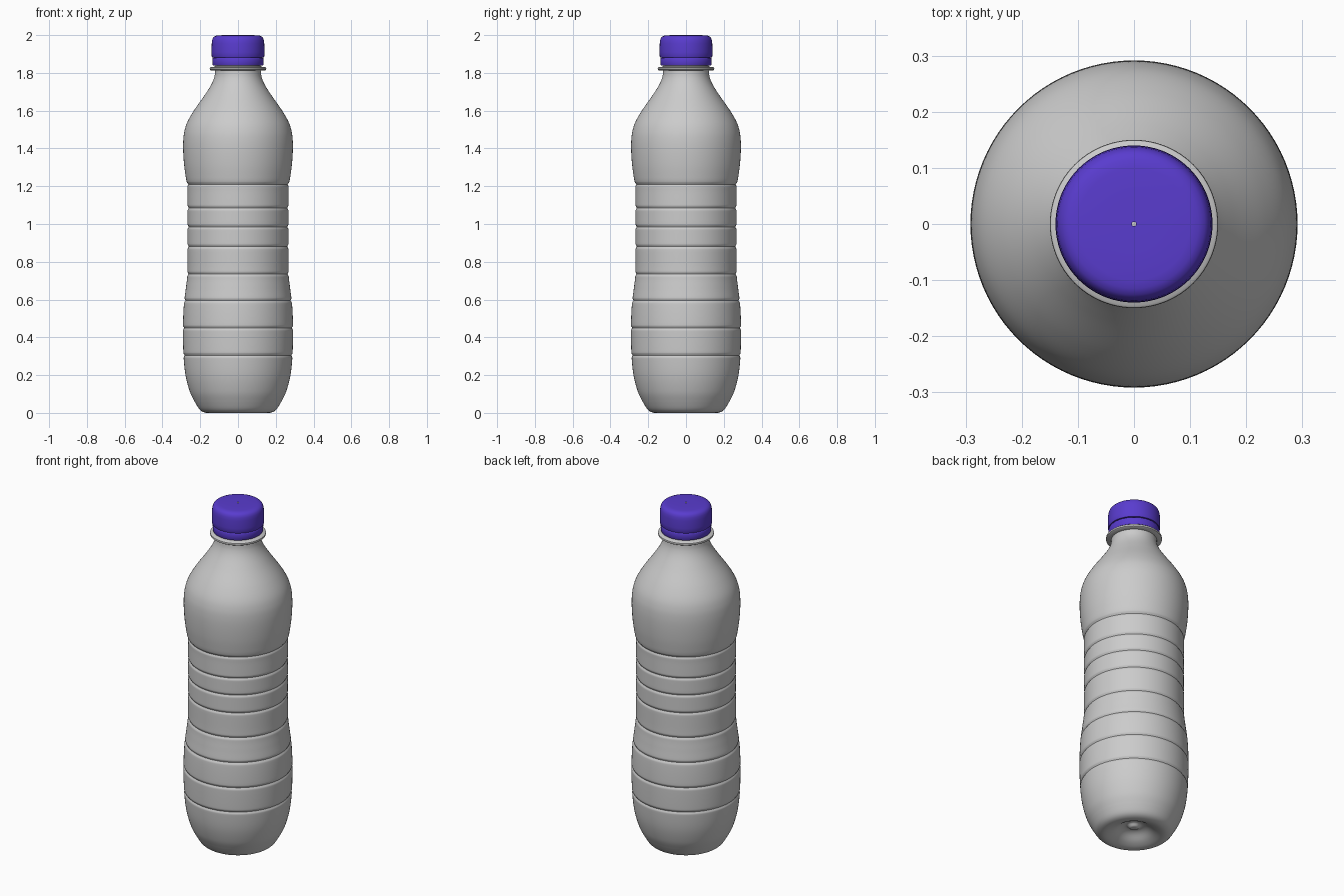
import bpy, bmesh, math

if "Cube" in bpy.data.objects:
    bpy.data.objects.remove(bpy.data.objects["Cube"])

SEGS = 96


def lathe(name, profile, color=None, angle=40):
    """Revolve (radius, z) points about z; a radius of 0 becomes a pole."""
    bm = bmesh.new()
    rings = []
    for r, z in profile:
        if r < 1e-6:
            rings.append([bm.verts.new((0, 0, z))] * SEGS)
        else:
            rings.append([bm.verts.new((r * math.cos(2 * math.pi * i / SEGS),
                                        r * math.sin(2 * math.pi * i / SEGS), z))
                          for i in range(SEGS)])
    for a, b in zip(rings, rings[1:]):
        for i in range(SEGS):
            j = (i + 1) % SEGS
            bm.faces.new(list(dict.fromkeys((a[i], a[j], b[j], b[i]))))
    mesh = bpy.data.meshes.new(name)
    bm.to_mesh(mesh)
    bm.free()
    obj = bpy.data.objects.new(name, mesh)
    bpy.context.collection.objects.link(obj)
    if color:
        mat = bpy.data.materials.new(name + "_color")
        mat.diffuse_color = color
        mat.use_nodes = True
        mat.node_tree.nodes["Principled BSDF"].inputs["Base Color"].default_value = mat.diffuse_color
        mesh.materials.append(mat)
    bpy.ops.object.select_all(action='DESELECT')
    obj.select_set(True)
    bpy.context.view_layer.objects.active = obj
    bpy.ops.object.shade_smooth_by_angle(angle=math.radians(angle))
    return obj


def spline(pts, steps):
    """Catmull-Rom curve through the profile points."""
    out = []
    ext = [pts[0]] + pts + [pts[-1]]
    for p0, p1, p2, p3 in zip(ext, ext[1:], ext[2:], ext[3:]):
        for s in range(steps):
            t = s / steps
            out.append(tuple(0.5 * (2 * b + (c - a) * t + (2 * a - 5 * b + 4 * c - d) * t * t
                                    + (3 * b - a - 3 * c + d) * t ** 3)
                             for a, b, c, d in zip(p0, p1, p2, p3)))
    return out + [pts[-1]]


# Base: central nub, concave recess and rounded foot
base = spline([(0, 0.035), (0.02, 0.036), (0.04, 0.05), (0.07, 0.042), (0.11, 0.016),
               (0.15, 0.001), (0.18, 0.003), (0.205, 0.02), (0.23, 0.06)], 4)

# Side wall, with thin grooves pressed in
wall = spline([(0.23, 0.06), (0.254, 0.11), (0.276, 0.19), (0.287, 0.28), (0.291, 0.38),
               (0.291, 0.48), (0.286, 0.58), (0.276, 0.66), (0.268, 0.735), (0.267, 0.85),
               (0.267, 1.0), (0.267, 1.12), (0.268, 1.2), (0.276, 1.245), (0.285, 1.31),
               (0.290, 1.38), (0.290, 1.44), (0.284, 1.49), (0.268, 1.54), (0.234, 1.60),
               (0.178, 1.68), (0.143, 1.735), (0.126, 1.775), (0.121, 1.81)], 8)
grooves = [0.305, 0.45, 0.595, 0.735, 0.88, 0.985, 1.085, 1.21]


def wall_radius(z):
    for (r0, z0), (r1, z1) in zip(wall, wall[1:]):
        if z0 <= z <= z1:
            return r0 + (r1 - r0) * (z - z0) / (z1 - z0)


def groove_cut(z):
    return sum(0.006 * math.exp(-((z - g) / 0.007) ** 2) for g in grooves)


heights = [z for _, z in wall[1:] if all(abs(z - g) > 0.019 for g in grooves)]
heights += [g + k * 0.004 for g in grooves for k in range(-4, 5)]
side = [(wall_radius(z) - groove_cut(z), z) for z in sorted(heights)]

# Neck with support ring, continuing up inside the cap
neck = [(0.122, 1.812), (0.145, 1.814), (0.149, 1.817), (0.150, 1.822), (0.149, 1.827),
        (0.145, 1.830), (0.122, 1.833), (0.118, 1.84), (0.118, 1.965)]
lathe("bottle_body", base + side + neck)

# Cap with rounded rim and tiny centre hole
purple = (0.10, 0.045, 0.62, 1)
lathe("cap", [(0.125, 1.882), (0.137, 1.882), (0.139, 1.886), (0.140, 1.91), (0.139, 1.955),
              (0.137, 1.972), (0.133, 1.984), (0.126, 1.992), (0.115, 1.997),
              (0.10, 1.999), (0.05, 2.0), (0.004, 2.0)], purple)

# Tamper band below the cap
lathe("tamper_band", [(0.122, 1.838), (0.132, 1.838), (0.134, 1.842), (0.136, 1.874),
                      (0.134, 1.878), (0.125, 1.882)], purple)
